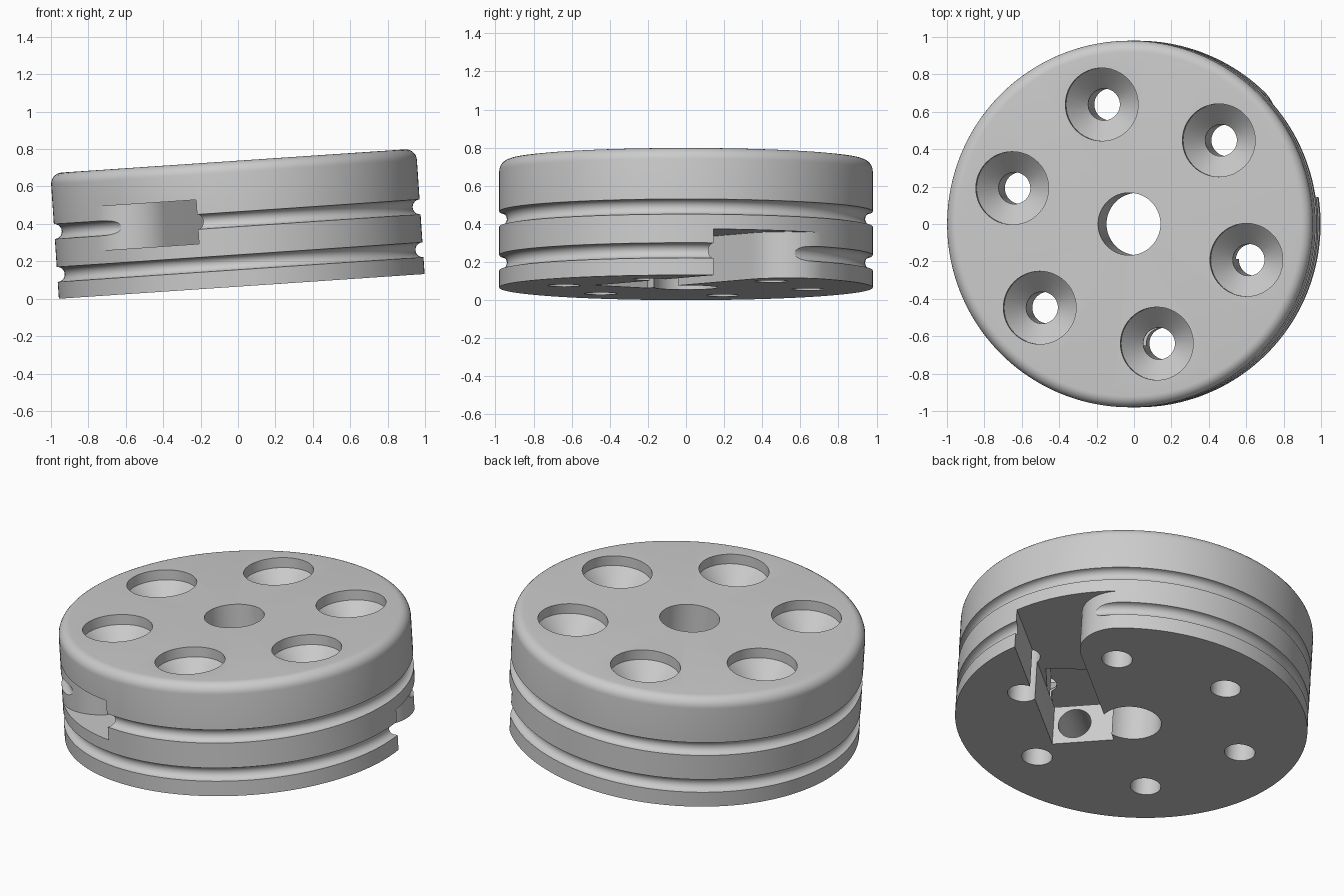
import bpy, bmesh, math
from mathutils import Matrix

if "Cube" in bpy.data.objects:
    bpy.data.objects.remove(bpy.data.objects["Cube"])

RADIUS, HEIGHT, BORE = 0.98, 0.672, 0.167
GROOVES, GROOVE_R, ROUND = (0.13, 0.36), 0.04, 0.06
TILT = math.radians(3.86)

grey = bpy.data.materials.new("light_grey")
grey.use_nodes = True
grey.diffuse_color = (0.6, 0.6, 0.6, 1)
grey.node_tree.nodes["Principled BSDF"].inputs["Base Color"].default_value = (0.6, 0.6, 0.6, 1)


def arc(cx, cy, r, start, end, steps):
    angles = [math.radians(start + (end - start) * i / steps) for i in range(steps + 1)]
    return [(cx + r * math.cos(a), cy + r * math.sin(a)) for a in angles]


def finish(name, bm):
    bmesh.ops.remove_doubles(bm, verts=bm.verts, dist=1e-5)
    bmesh.ops.recalc_face_normals(bm, faces=bm.faces)
    mesh = bpy.data.meshes.new(name)
    bm.to_mesh(mesh)
    bm.free()
    mesh.materials.append(grey)
    obj = bpy.data.objects.new(name, mesh)
    bpy.context.collection.objects.link(obj)
    return obj


def lathe(bm, profile, steps, closed=True):
    """Revolve (radius, height) points about z; returns the new vertices."""
    verts = [bm.verts.new((r, 0, z)) for r, z in profile]
    pairs = list(zip(verts, verts[1:])) + ([(verts[-1], verts[0])] if closed else [])
    edges = [bm.edges.new(p) for p in pairs]
    before = set(bm.verts) - set(verts)
    bmesh.ops.spin(bm, geom=verts + edges, cent=(0, 0, 0), axis=(0, 0, 1),
                   angle=math.tau, steps=steps, use_merge=True)
    return [v for v in bm.verts if v not in before]


def cut(target, cutter):
    mod = target.modifiers.new("cut", 'BOOLEAN')
    mod.operation, mod.solver, mod.object = 'DIFFERENCE', 'EXACT', cutter
    bpy.context.view_layer.objects.active = target
    bpy.ops.object.modifier_apply(modifier=mod.name)
    bpy.data.objects.remove(cutter)


# Disc with two round grooves, rounded top rim and centre bore
profile = [(BORE, 0), (RADIUS, 0)]
for h in GROOVES:
    profile += arc(RADIUS, h, GROOVE_R, 270, 90, 10)
profile += arc(RADIUS - ROUND, HEIGHT - ROUND, ROUND, 0, 90, 7) + [(BORE, HEIGHT)]
bm = bmesh.new()
lathe(bm, profile, 180)
disc = finish("grooved_disc", bm)

# Six countersunk bolt holes
bm = bmesh.new()
sink = [(0, -0.1), (0.085, -0.1), (0.085, HEIGHT - 0.18), (0.195, HEIGHT - 0.06),
        (0.195, HEIGHT + 0.1), (0, HEIGHT + 0.1)]
for k in range(6):
    a = math.radians(-17 + 60 * k)
    new = lathe(bm, sink, 48, closed=False)
    bmesh.ops.translate(bm, verts=new, vec=(0.656 * math.cos(a), 0.656 * math.sin(a), 0))
cut(disc, finish("bolt_cutter", bm))

# Flared line slots: the upper one mirrors the lower one
SLOT_END, WALL_A, WALL_B, FLARE = -0.158, -0.482, -0.133, 0.243
flare = arc(0.729, WALL_B + FLARE, FLARE, -90, 8.6, 24)
outline = [(SLOT_END, WALL_A), (1.2, WALL_A), (1.2, flare[-1][1])] + flare[::-1] + [(SLOT_END, WALL_B)]
for side, low, high, mid in ((1, -0.1, 0.243, 0.125), (-1, 0.242, 0.478, 0.36)):
    turn = Matrix.Rotation(math.radians(-47 + side * 85), 4, 'Z')
    bm = bmesh.new()
    face = bm.faces.new([bm.verts.new((x, side * y, low)) for x, y in outline])
    top = bmesh.ops.extrude_face_region(bm, geom=[face])["geom"]
    bmesh.ops.translate(bm, verts=[g for g in top if isinstance(g, bmesh.types.BMVert)],
                        vec=(0, 0, high - low))
    bm.transform(turn)
    cut(disc, finish("slot_cutter", bm))
    # Blind line hole in the end wall
    bm = bmesh.new()
    place = Matrix.Translation((SLOT_END - 0.1, side * -0.362, mid)) @ Matrix.Rotation(math.pi / 2, 4, 'Y')
    bmesh.ops.create_cone(bm, cap_ends=True, segments=40, radius1=0.093, radius2=0.093,
                          depth=0.4, matrix=turn @ place)
    cut(disc, finish("line_hole_cutter", bm))

# Smooth the curved walls, then lean the disc
bpy.ops.object.select_all(action='DESELECT')
disc.select_set(True)
bpy.context.view_layer.objects.active = disc
bpy.ops.object.shade_smooth_by_angle(angle=math.radians(30))
disc.rotation_euler = (0, -TILT, 0)
disc.location = (0.02, 0, RADIUS * math.sin(TILT))
